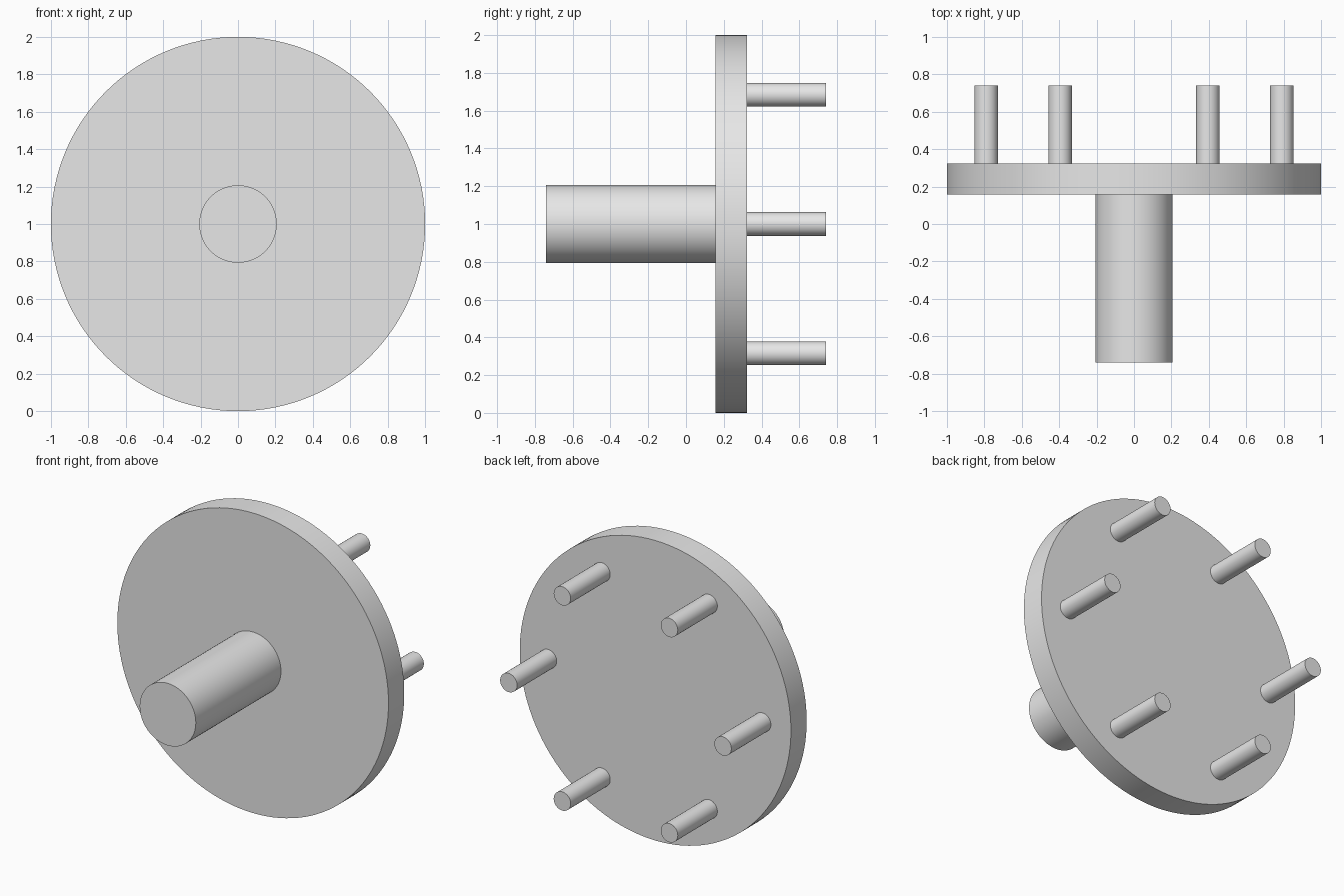
import bpy
from math import cos, sin, pi, radians

cube = bpy.data.objects.get("Cube")
if cube:
    bpy.data.objects.remove(cube, do_unlink=True)

grey = bpy.data.materials.new("light_grey")
grey.use_nodes = True
colour = (0.8, 0.8, 0.8, 1)
grey.diffuse_color = colour
grey.node_tree.nodes["Principled BSDF"].inputs["Base Color"].default_value = colour

CENTRE_Z = 1.0
DISC_FRONT, DISC_BACK = 0.157, 0.323
END = 0.74


def rod(name, radius, y0, y1, x=0, z=CENTRE_Z, sides=64):
    """Smooth cylinder running along y from y0 to y1."""
    bpy.ops.mesh.primitive_cylinder_add(
        vertices=sides, radius=radius, depth=y1 - y0,
        location=(x, (y0 + y1) / 2, z), rotation=(pi / 2, 0, 0))
    obj = bpy.context.object
    obj.name = name
    obj.data.materials.append(grey)
    bpy.ops.object.shade_smooth_by_angle(angle=radians(30))
    return obj


# Round plate and the shaft on its front
rod("disc", 1.0, DISC_FRONT, DISC_BACK, sides=128)
rod("shaft", 0.207, -END, DISC_FRONT)

# Ring of six pins on the back
PIN_CIRCLE = 0.79
for i in range(6):
    a = i * pi / 3
    rod(f"pin_{i + 1}", 0.0625, DISC_BACK, END,
        x=PIN_CIRCLE * cos(a), z=CENTRE_Z + PIN_CIRCLE * sin(a), sides=48)
